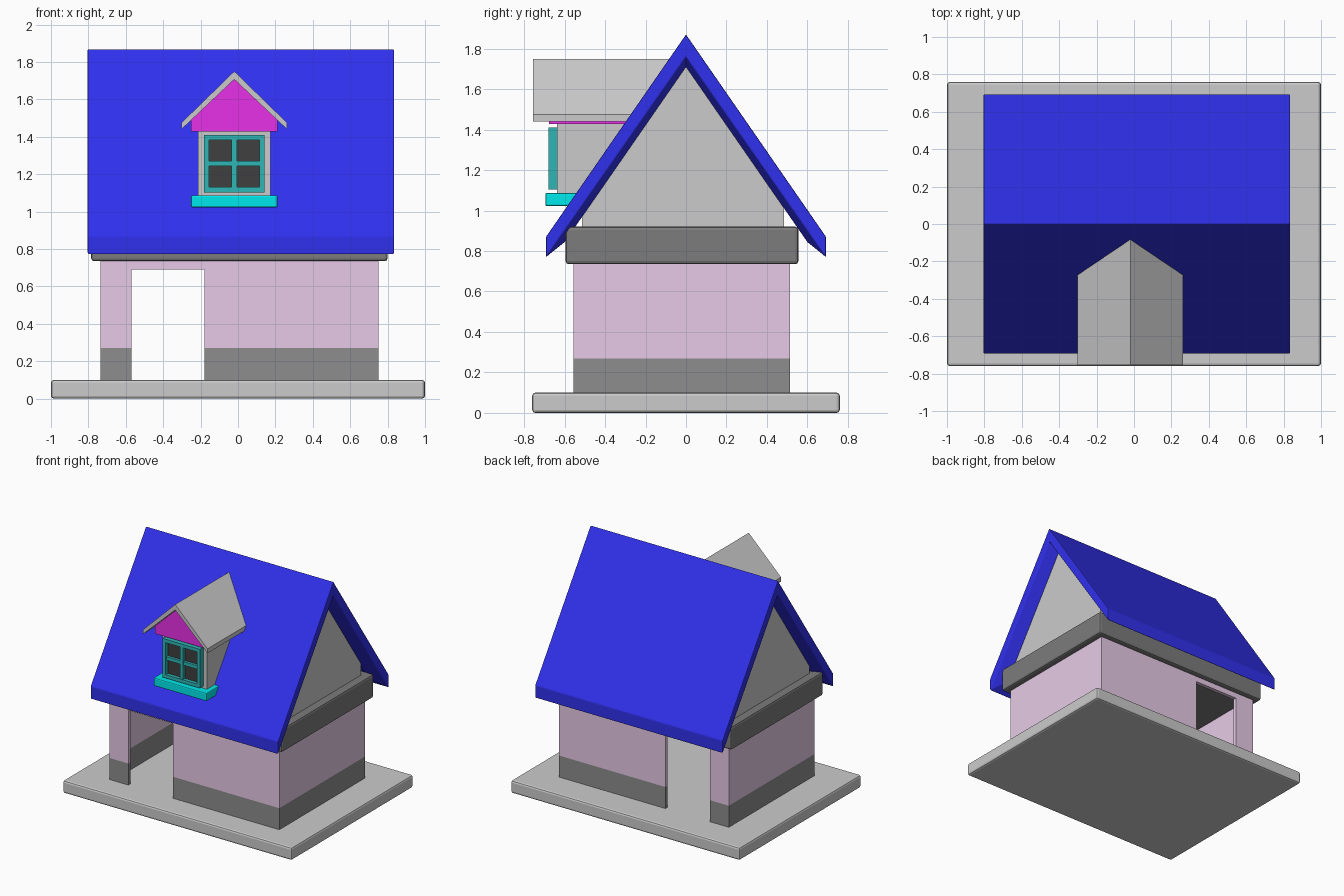
import bpy, bmesh

if "Cube" in bpy.data.objects:
    bpy.data.objects.remove(bpy.data.objects["Cube"])

mats = {}


def paint(ob, color):
    if color is None:
        return
    if color not in mats:
        m = bpy.data.materials.new("paint_%d" % len(mats))
        m.diffuse_color = (*color, 1)
        m.use_nodes = True
        m.node_tree.nodes["Principled BSDF"].inputs["Base Color"].default_value = m.diffuse_color
        mats[color] = m
    ob.data.materials.append(mats[color])


def finish(name, bm, color, bevel):
    bmesh.ops.recalc_face_normals(bm, faces=bm.faces)
    me = bpy.data.meshes.new(name)
    bm.to_mesh(me)
    bm.free()
    ob = bpy.data.objects.new(name, me)
    bpy.context.collection.objects.link(ob)
    paint(ob, color)
    if bevel:
        mod = ob.modifiers.new("bevel", 'BEVEL')
        mod.width = bevel
        mod.segments = 2
        mod.limit_method = 'ANGLE'
    return ob


def prism(name, pts, axis, a, b, color=None, bevel=0):
    """Extrude a 2D outline along an axis from a to b."""
    place = {'x': lambda u, v, t: (t, u, v),
             'y': lambda u, v, t: (u, t, v),
             'z': lambda u, v, t: (u, v, t)}[axis]
    bm = bmesh.new()
    r0, r1 = ([bm.verts.new(place(u, v, t)) for u, v in pts] for t in (a, b))
    bm.faces.new(r0)
    bm.faces.new(r1)
    n = len(pts)
    for i in range(n):
        j = (i + 1) % n
        bm.faces.new((r0[i], r0[j], r1[j], r1[i]))
    return finish(name, bm, color, bevel)


def box(name, x0, x1, y0, y1, z0, z1, color=None, bevel=0):
    return prism(name, [(x0, y0), (x1, y0), (x1, y1), (x0, y1)], 'z', z0, z1, color, bevel)


BLUE, PINK, MAGENTA = (.03, .03, .85), (.8, .6, .8), (.8, .03, .8)
DARK, BLACK, GLASS = (.27, .27, .27), (.2, .2, .2), (.05, .05, .05)
CYAN, TEAL = (0, .82, .84), (.03, .47, .47)

# ground slab
box("base_slab", -1, 1, -.76, .76, 0, .1, None, .015)

# hollow walls: a C-shaped plan on either side of the through doorway
Y0, Y1, T = -.555, .515, .03
DL, DR = -.57, -.18
for side, xo, xd, t in (("left", -.735, DL, T), ("right", .75, DR, -T)):
    plan = [(xd, Y0), (xo, Y0), (xo, Y1), (xd, Y1),
            (xd, Y1 - T), (xo + t, Y1 - T), (xo + t, Y0 + T), (xd, Y0 + T)]
    prism(side + "_plinth", plan, 'z', .095, .27, DARK)
    prism(side + "_wall", plan, 'z', .27, .76, PINK)
box("front_lintel", DL, DR, Y0, Y0 + T, .69, .76, PINK)
box("back_lintel", DL, DR, Y1 - T, Y1, .69, .76, PINK)

# dark band under the roof
box("eave_band", -.785, .8, -.595, .555, .735, .92, BLACK, .015)

# attic with gable ends
prism("attic", [(-.515, .91), (.485, .91), (.485, 1.03), (0, 1.73), (-.515, .987)],
      'x', -.72, .735)

# main roof: thick chevron whose underside tapers inward on all sides
bm = bmesh.new()
rings = []
for xe, xi in ((-.805, -.71), (.835, .74)):
    o = [bm.verts.new((xe, y, z)) for y, z in
         ((-.692, .77), (-.692, .87), (0, 1.87), (.692, .87), (.692, .77), (0, 1.76))]
    i = [bm.verts.new((xi, y, z)) for y, z in ((-.6, .844), (0, 1.71), (.6, .844))]
    rings.append((o, i))
    bm.faces.new((o[0], o[1], o[2], o[5]))
    bm.faces.new((o[5], o[2], o[3], o[4]))
    bm.faces.new((o[0], o[5], i[1], i[0]))
    bm.faces.new((o[5], o[4], i[2], i[1]))
(o0, i0), (o1, i1) = rings
for k in range(4):
    bm.faces.new((o0[k], o0[k + 1], o1[k + 1], o1[k]))
for k in range(2):
    bm.faces.new((i0[k], i0[k + 1], i1[k + 1], i1[k]))
for a, b in ((0, 0), (4, 2)):
    bm.faces.new((o0[a], i0[b], i1[b], o1[a]))
finish("main_roof", bm, BLUE, .006)

# dormer body, pediment and roof
C = -.02
box("dormer_body", C - .195, C + .195, -.637, -.2, 1.05, 1.44)
prism("dormer_pediment", [(C - .232, 1.428), (C + .232, 1.428), (C + .232, 1.49),
                          (C, 1.712), (C - .232, 1.49)], 'y', -.677, -.2, MAGENTA)
prism("dormer_roof", [(C - .282, 1.475), (C, 1.75), (C + .282, 1.475),
                      (C + .282, 1.44), (C, 1.707), (C - .282, 1.44)], 'y', -.755, -.03)
box("window_sill", C - .232, C + .232, -.695, -.5, 1.022, 1.087, CYAN, .008)

# window: pane, four frame bars and a cross
X0, X1, Z0, Z1, B = C - .163, C + .163, 1.103, 1.41, .027
zm = (Z0 + Z1) / 2
box("window_glass", X0 + .01, X1 - .01, -.652, -.63, Z0 + .01, Z1 - .01, GLASS)
for nm, a, b in (("left", X0, X0 + B), ("right", X1 - B, X1)):
    box("window_stile_" + nm, a, b, -.68, -.63, Z0, Z1, TEAL)
for nm, a, b in (("bottom", Z0, Z0 + B), ("top", Z1 - B, Z1)):
    box("window_rail_" + nm, X0 + B, X1 - B, -.68, -.63, a, b, TEAL)
box("window_mullion", C - .014, C + .014, -.675, -.63, Z0 + B, Z1 - B, TEAL)
box("window_crossbar", X0 + B, X1 - B, -.672, -.63, zm - .014, zm + .014, TEAL)
